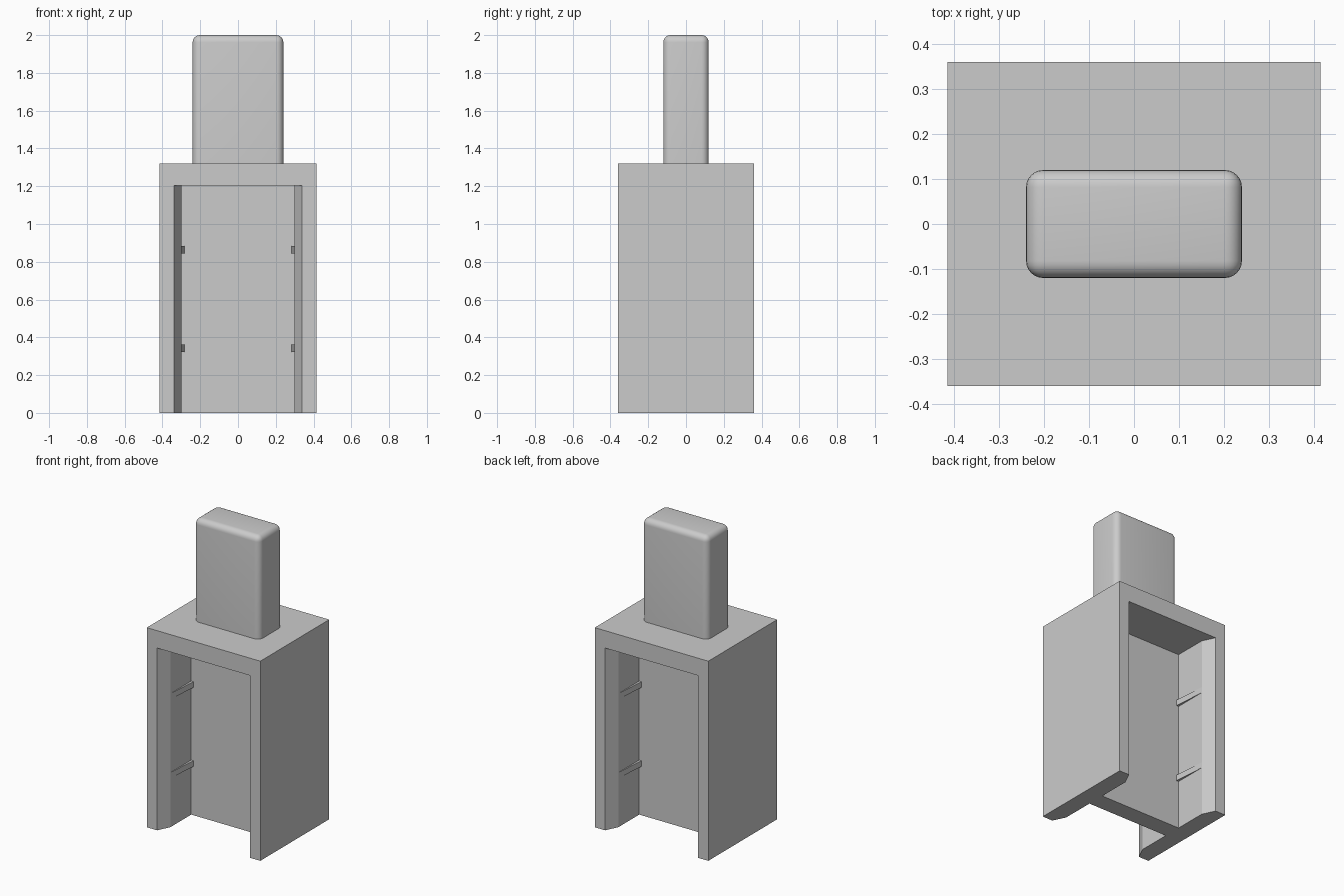
import bpy
import bmesh
import math

cube = bpy.data.objects.get("Cube")
if cube:
    bpy.data.objects.remove(cube, do_unlink=True)

grey = bpy.data.materials.new("light_grey")
grey.use_nodes = True
grey.diffuse_color = (0.6, 0.6, 0.6, 1)
grey.node_tree.nodes["Principled BSDF"].inputs["Base Color"].default_value = (0.6, 0.6, 0.6, 1)

BODY_X, BODY_Y, BODY_Z = 0.415, 0.36, 1.32   # half width, half depth, height
SLOT_Z = 1.205                               # ceiling of the open slots
MOUTH_X, INNER_X = 0.34, 0.30                # slot half width at mouth and inside
TAPER_Y, WEB_Y = 0.278, 0.06                 # end of flare, half thickness of middle wall


def prism(name, profile, z0, z1):
    """Extrude an xy outline from z0 up to z1."""
    bm = bmesh.new()
    base = bm.faces.new([bm.verts.new((x, y, z0)) for x, y in profile])
    top = bmesh.ops.extrude_face_region(bm, geom=[base])["geom"]
    bmesh.ops.translate(bm, vec=(0, 0, z1 - z0),
                        verts=[v for v in top if isinstance(v, bmesh.types.BMVert)])
    bmesh.ops.recalc_face_normals(bm, faces=bm.faces)
    mesh = bpy.data.meshes.new(name)
    bm.to_mesh(mesh)
    bm.free()
    mesh.materials.append(grey)
    obj = bpy.data.objects.new(name, mesh)
    bpy.context.collection.objects.link(obj)
    return obj


def rectangle(hx, hy):
    return [(-hx, -hy), (hx, -hy), (hx, hy), (-hx, hy)]


def activate(obj):
    bpy.ops.object.select_all(action='DESELECT')
    obj.select_set(True)
    bpy.context.view_layer.objects.active = obj


# Body block with a flared slot cut from the front and from the back
body = prism("body", rectangle(BODY_X, BODY_Y), 0, BODY_Z)
flare = (MOUTH_X - INNER_X) / (BODY_Y - TAPER_Y)
out_y = BODY_Y + 0.05
out_x = MOUTH_X + flare * 0.05
half = [(INNER_X, WEB_Y), (INNER_X, TAPER_Y), (out_x, out_y)]
for side, label in ((-1, "front"), (1, "back")):
    outline = [(x, side * y) for x, y in half]
    outline += [(-x, y) for x, y in reversed(outline)]
    cutter = prism(label + "_slot_cutter", outline, -0.1, SLOT_Z)
    cutter.hide_render = True
    cut = body.modifiers.new(label + "_slot", 'BOOLEAN')
    cut.operation = 'DIFFERENCE'
    cut.solver = 'EXACT'
    cut.object = cutter
    activate(body)
    bpy.ops.object.modifier_apply(modifier=cut.name)
    bpy.data.objects.remove(cutter, do_unlink=True)

# Wedge ridges on the slot side walls, thickest against the middle wall
for y_side, y_label in ((-1, "front"), (1, "back")):
    for x_side, x_label in ((-1, "right"), (1, "left")):
        for z, z_label in ((0.323, "lower"), (0.845, "upper")):
            wedge = [(INNER_X + 0.005, TAPER_Y), (INNER_X, TAPER_Y),
                     (INNER_X - 0.017, WEB_Y), (INNER_X + 0.005, WEB_Y)]
            prism("_".join((y_label, x_label, z_label, "ridge")),
                  [(x * x_side, y * y_side) for x, y in wedge], z, z + 0.038)

# Rounded tab standing on top of the body
tab = prism("top_tab", rectangle(0.24, 0.12), BODY_Z, 2)
bm = bmesh.new()
bm.from_mesh(tab.data)
rounded = [e for e in bm.edges if max(v.co.z for v in e.verts) > BODY_Z + 0.01]
bmesh.ops.bevel(bm, geom=rounded, offset=0.038, offset_type='OFFSET',
                segments=6, profile=0.5, affect='EDGES')
bm.to_mesh(tab.data)
bm.free()
activate(tab)
bpy.ops.object.shade_smooth_by_angle(angle=math.radians(30))
